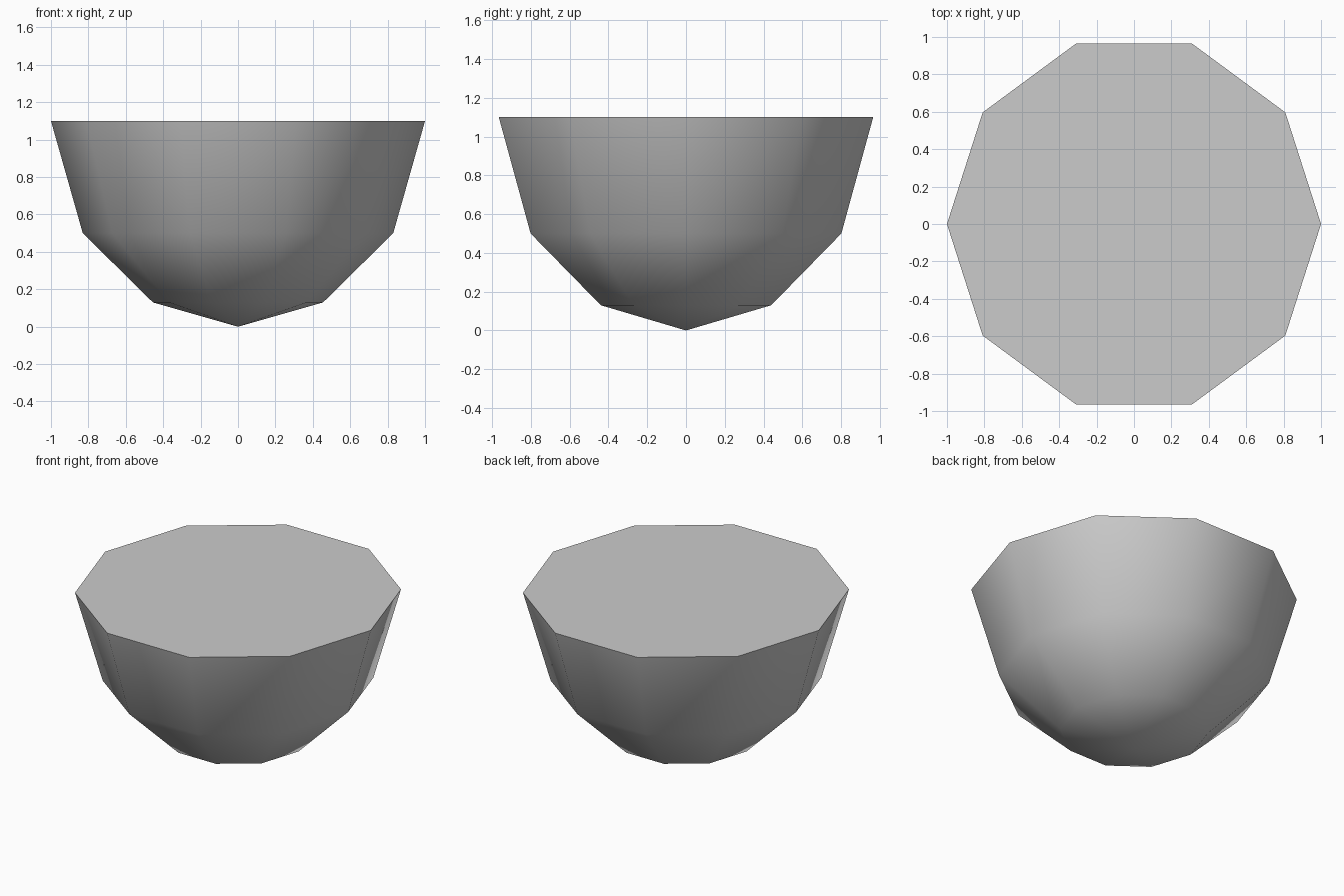
import bpy, bmesh
from math import cos, sin, tau, radians

# Remove the default cube only
cube = bpy.data.objects.get("Cube")
if cube:
    bpy.data.objects.remove(cube, do_unlink=True)

# Plain grey material
GREY = (0.6, 0.6, 0.6, 1.0)
grey = bpy.data.materials.new("grey")
grey.use_nodes = True
grey.diffuse_color = GREY
grey.node_tree.nodes["Principled BSDF"].inputs["Base Color"].default_value = GREY

SIDES = 10
DEPTH = 1.015                                       # slight stretch front to back
PROFILE = [(0.455, 0.13), (0.83, 0.50), (1.0, 1.1)]  # radius, height


def ring(bm, radius, height):
    angles = [tau * i / SIDES for i in range(SIDES)]
    return [bm.verts.new((radius * cos(a), radius * DEPTH * sin(a), height))
            for a in angles]


# Bowl shell: pointed base, then two bands of quads
bm = bmesh.new()
tip = bm.verts.new((0, 0, 0))
rings = [ring(bm, r, z) for r, z in PROFILE]
for i in range(SIDES):
    j = (i + 1) % SIDES
    bm.faces.new((tip, rings[0][j], rings[0][i]))
    for low, high in zip(rings, rings[1:]):
        bm.faces.new((low[i], low[j], high[j], high[i]))

# Flat lid closing the rim
bm.faces.new(rings[-1])
bmesh.ops.recalc_face_normals(bm, faces=bm.faces)

mesh = bpy.data.meshes.new("half_bowl")
bm.to_mesh(mesh)
bm.free()
mesh.materials.append(grey)
bowl = bpy.data.objects.new("half_bowl", mesh)
bpy.context.collection.objects.link(bowl)

# Smooth sides, crisp rim
bpy.ops.object.select_all(action="DESELECT")
bowl.select_set(True)
bpy.context.view_layer.objects.active = bowl
bpy.ops.object.shade_smooth_by_angle(angle=radians(50))
